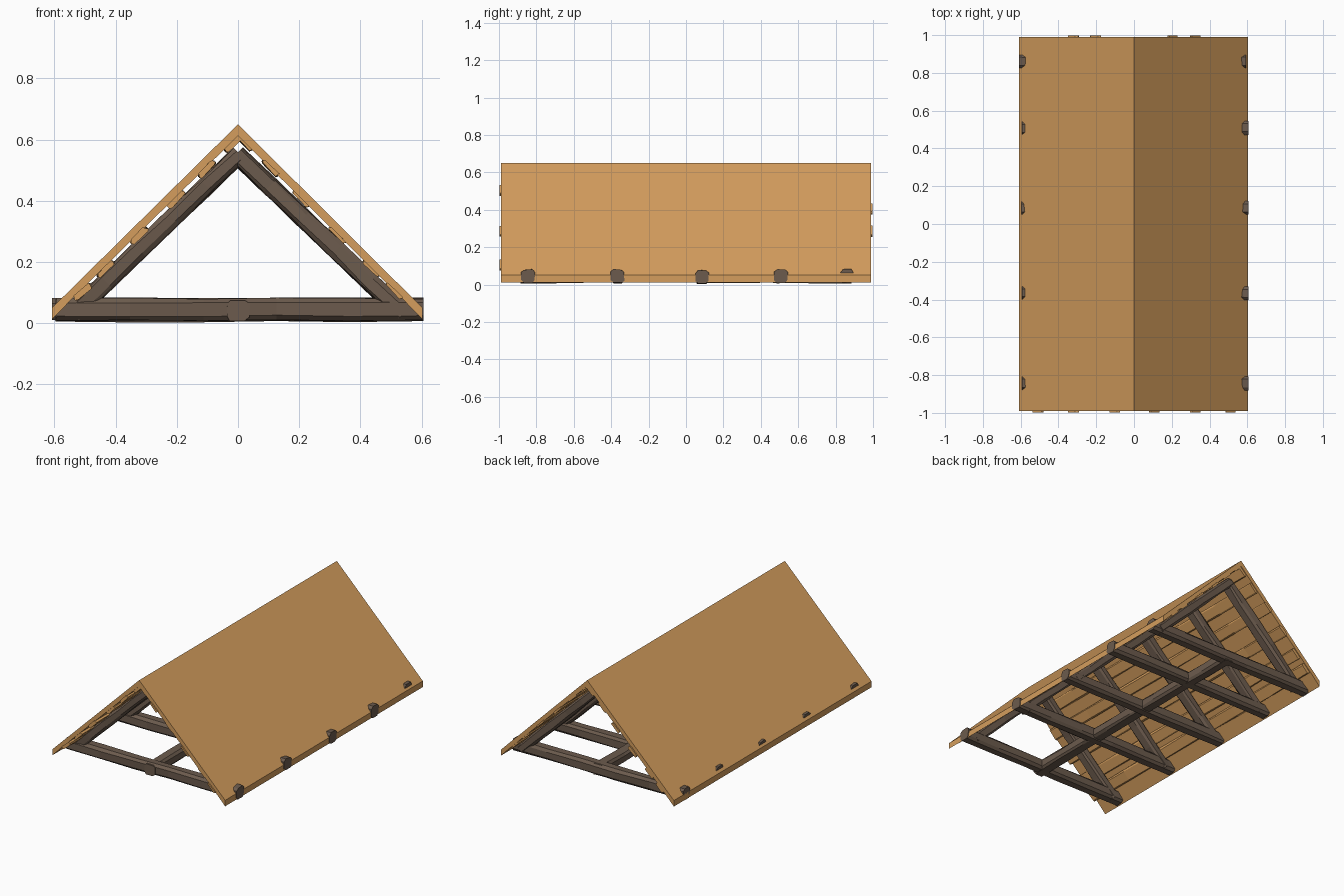
import bpy, bmesh, random
from mathutils import Vector

if "Cube" in bpy.data.objects:
    bpy.data.objects.remove(bpy.data.objects["Cube"])

random.seed(4)


def material(name, rgb):
    m = bpy.data.materials.new(name)
    m.diffuse_color = (*rgb, 1)
    m.use_nodes = True
    m.node_tree.nodes["Principled BSDF"].inputs["Base Color"].default_value = m.diffuse_color
    return m


ORANGE = material("orange roof boards", (0.66, 0.34, 0.11))
BROWN = material("dark brown timber", (0.15, 0.105, 0.075))


def finish(bm, name, mat):
    bmesh.ops.recalc_face_normals(bm, faces=bm.faces)
    me = bpy.data.meshes.new(name)
    bm.to_mesh(me)
    bm.free()
    ob = bpy.data.objects.new(name, me)
    me.materials.append(mat)
    bpy.context.collection.objects.link(ob)
    return ob


def prism(name, profile, y0, y1, mat):
    """Extrude an x/z profile along y."""
    bm = bmesh.new()
    face = bm.faces.new([bm.verts.new((x, y0, z)) for x, z in profile])
    new = bmesh.ops.extrude_face_region(bm, geom=[face])["geom"]
    verts = [g for g in new if isinstance(g, bmesh.types.BMVert)]
    bmesh.ops.translate(bm, verts=verts, vec=(0, y1 - y0, 0))
    return finish(bm, name, mat)


def timber(name, a, b, width, depth, up, mat, jitter=0.003, segs=5, cut=0.2):
    """Rough-hewn beam from a to b with chamfered corners."""
    a, b = Vector(a), Vector(b)
    d = (b - a).normalized()
    side = d.cross(Vector(up)).normalized()
    top = side.cross(d)
    w, h = width / 2, depth / 2
    c = cut * min(width, depth)
    section = [(w, h - c), (w - c, h), (c - w, h), (-w, h - c),
               (-w, c - h), (c - w, -h), (w - c, -h), (w, c - h)]
    bm = bmesh.new()
    rings = []
    for i in range(segs + 1):
        p = a.lerp(b, i / segs)
        ring = []
        for s, t in section:
            js, jt = (random.uniform(-jitter, jitter) for _ in range(2))
            ring.append(bm.verts.new(p + side * (s + js) + top * (t + jt)))
        rings.append(ring)
    for r, q in zip(rings, rings[1:]):
        for k in range(8):
            bm.faces.new((r[k], r[(k + 1) % 8], q[(k + 1) % 8], q[k]))
    bm.faces.new(rings[0])
    bm.faces.new(rings[-1])
    return finish(bm, name, mat)


# Roof shell: two sloping slabs meeting at the ridge
prism("roof_shell",
      [(0, 0.65), (0.603, 0.05), (0.603, 0.012), (0.54, 0.077), (0, 0.612),
       (-0.545, 0.077), (-0.608, 0.012), (-0.608, 0.05)], -0.99, 0.99, ORANGE)

# Uneven boards lining the underside of both slopes
for sx, label in ((-1, "left"), (1, "right")):
    n = Vector((sx * 0.704, 0, 0.71))
    thick = 0.02 if sx < 0 else 0.012
    for i, x in enumerate((0.04, 0.125, 0.225, 0.345, 0.455, 0.53)):
        p = Vector((sx * x, 0, 0.65 - x * 0.992)) - n * (0.022 + thick / 2)
        front = -0.998 if i in (1, 3, 5) else -0.985
        back = 0.998 if i in (2, 3) else 0.985
        timber(f"{label}_lining_board_{i + 1}", (p.x, front, p.z),
               (p.x, back, p.z), 0.07, thick, n, ORANGE, 0.003, 6, 0.3)

# Five trusses: tie beam and a pair of rafters
trusses = [(-0.845, -0.594, 0.607), (-0.365, -0.594, 0.606),
           (0.085, -0.596, 0.607), (0.508, -0.594, 0.606),
           (0.86, -0.608, 0.592)]
for i, (y, x0, x1) in enumerate(trusses, 1):
    z = 0.041 if i == 3 else 0.045
    timber(f"tie_beam_{i}", (x0, y, z), (x1, y, z), 0.072, 0.072,
           (0, 0, 1), BROWN)
    for sx, label in ((-1, "left"), (1, "right")):
        dy = random.uniform(-0.006, 0.006)
        timber(f"{label}_rafter_{i}", (sx * 0.54, y + dy, 0.03),
               (-sx * 0.005, y, 0.553), 0.07, 0.056,
               (sx * 0.7, 0, 0.7), BROWN, 0.004)

# Long beam joining the tie beams along the middle
timber("centre_beam", (0, -0.885, 0.043), (0, 0.885, 0.043), 0.075, 0.066,
       (0, 0, 1), BROWN, 0.004, 8)
